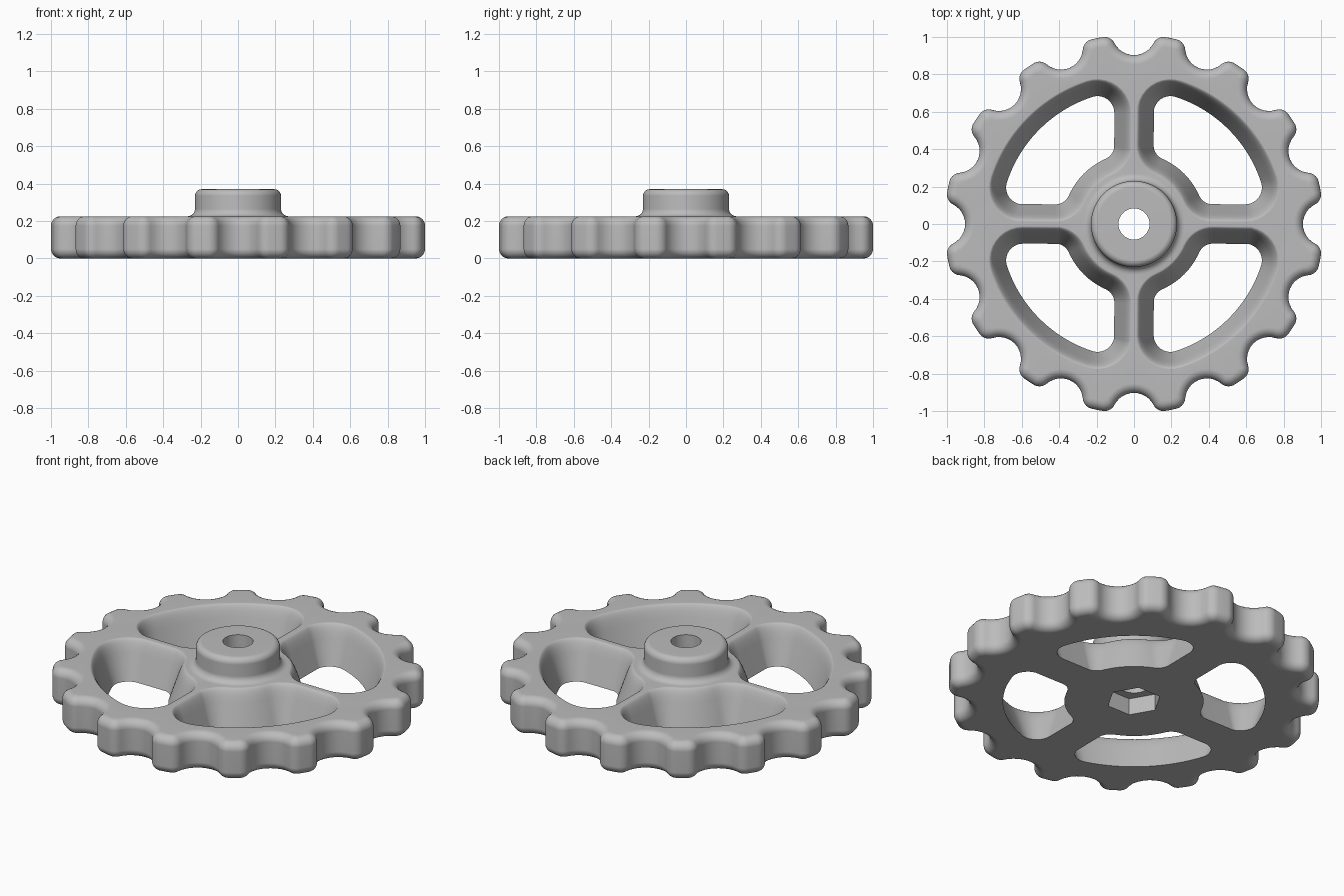
import bpy, bmesh
from math import pi, sin, cos, acos, atan2, sqrt, radians

cube = bpy.data.objects.get("Cube")
if cube:
    bpy.data.objects.remove(cube)

THICK = 0.225      # rim height
TEETH = 16
bm = bmesh.new()


def outline(arcs, grow, turn=0.0):
    """Closed chain of tangent arcs (x, y, radius, start, end, steps, sign), offset by grow."""
    pts = []
    for x, y, r, a0, a1, n, sign in arcs:
        rad = r + sign * grow
        for i in range(n):
            a = a0 + (a1 - a0) * i / n
            px, py = x + rad * cos(a), y + rad * sin(a)
            pts.append((px * cos(turn) - py * sin(turn), px * sin(turn) + py * cos(turn)))
    return pts


def loft(layers):
    """Skin stacked loops [(points, z)]; return the first and last edge loops."""
    rings = [[bm.verts.new((x, y, z)) for x, y in pts] for pts, z in layers]
    n = len(rings[0])
    for a, b in zip(rings, rings[1:]):
        for i in range(n):
            j = (i + 1) % n
            bm.faces.new((a[i], a[j], b[j], b[i]))

    def edges(ring):
        return [bm.edges.get((ring[i], ring[(i + 1) % n])) for i in range(n)]
    return edges(rings[0]), edges(rings[-1])


# Scalloped grip outline: scallop, corner, tip, corner for each tooth
tip_r, corner, scallop_r, scallop_at = 1.013, 0.06, 0.117, 1.02
reach = tip_r - corner
phi = acos((scallop_at**2 + reach**2 - (scallop_r + corner)**2) / (2 * scallop_at * reach))
gamma = atan2(reach * sin(phi), reach * cos(phi) - scallop_at)
pitch = 2 * pi / TEETH
grip = []
for k in range(TEETH):
    t = k * pitch
    end = t + pitch
    grip += [
        (scallop_at * cos(t), scallop_at * sin(t), scallop_r, t + 2 * pi - gamma, t + gamma, 12, -1),
        (reach * cos(t + phi), reach * sin(t + phi), corner, t + gamma - pi, t + phi, 7, 1),
        (0, 0, tip_r, t + phi, end - phi, 3, 1),
        (reach * cos(end - phi), reach * sin(end - phi), corner, end - phi, end - gamma + pi, 7, 1),
    ]

# Rounded outer wall
bevel, steps = 0.05, 6
wall = []
for i in range(steps + 1):
    a = i * pi / 2 / steps
    wall.append((bevel * (sin(a) - 1), bevel * (1 - cos(a))))
wall += [(d, THICK - z) for d, z in reversed(wall)]
bottom, top = loft([(outline(grip, d), z) for d, z in wall])

# Four windows between the spokes, widening towards the top
spoke, rim_in, hub_r, f_rim, f_hub = 0.105, 0.715, 0.38, 0.09, 0.08
ax, bx = spoke + f_rim, spoke + f_hub
ay = sqrt((rim_in - f_rim)**2 - ax**2)
by = sqrt((hub_r + f_hub)**2 - bx**2)
al, be = atan2(ax, ay), atan2(bx, by)
window = [
    (0, 0, rim_in, al, pi / 2 - al, 24, 1),
    (ax, ay, f_rim, pi / 2 - al, pi, 10, 1),
    (bx, by, f_hub, pi, 1.5 * pi - be, 8, 1),
    (0, 0, hub_r, pi / 2 - be, be, 12, -1),
    (by, bx, f_hub, pi + be, 1.5 * pi, 8, 1),
    (ay, ax, f_rim, 1.5 * pi, 2 * pi + al, 10, 1),
]
slope = [(0, 0)]
for i in range(8):
    t = i / 7
    slope.append((0.05 * (1 - t)**2 + 0.15 * t * (1 - t) + 0.093 * t * t,
                  0.15 * (1 - t)**2 + 2 * THICK * t * (1 - t) + THICK * t * t))
for q in range(4):
    low, high = loft([(outline(window, d, q * pi / 2), z) for d, z in slope])
    bottom += low
    top += high

# Hub: raised boss, round bore and hexagonal pocket underneath
SEG = 72


def circle(r):
    return [(r * cos(2 * pi * i / SEG), r * sin(2 * pi * i / SEG)) for i in range(SEG)]


def hexagon(r):
    pts = []
    for i in range(SEG):
        a = 2 * pi * i / SEG
        rad = r * cos(pi / 6) / cos(a % (pi / 3) - pi / 6)
        pts.append((rad * cos(a), rad * sin(a)))
    return pts


boss = []
for i in range(6):     # fillet at the foot
    a = radians(18 * i)
    boss.append((circle(0.27 - 0.04 * sin(a)), THICK + 0.04 * (1 - cos(a))))
for i in range(6):     # rounded top edge
    a = radians(18 * i)
    boss.append((circle(0.195 + 0.035 * cos(a)), 0.335 + 0.035 * sin(a)))
boss += [(circle(0.083), 0.37), (circle(0.083), 0.1), (hexagon(0.15), 0.1), (hexagon(0.15), 0)]
foot, pocket = loft(boss)

# Flat top and bottom faces
bmesh.ops.triangle_fill(bm, edges=top + foot, use_beauty=True, normal=(0, 0, 1))
bmesh.ops.triangle_fill(bm, edges=bottom + pocket, use_beauty=True, normal=(0, 0, -1))
bmesh.ops.recalc_face_normals(bm, faces=bm.faces[:])

mesh = bpy.data.meshes.new("handwheel")
bm.to_mesh(mesh)
bm.free()
wheel = bpy.data.objects.new("handwheel", mesh)
bpy.context.collection.objects.link(wheel)

# Plain grey metal
grey = bpy.data.materials.new("plain_grey")
grey.use_nodes = True
colour = (0.5, 0.5, 0.5, 1)
grey.diffuse_color = colour
grey.node_tree.nodes["Principled BSDF"].inputs["Base Color"].default_value = colour
mesh.materials.append(grey)

# Smooth shading with crisp edges and clean flats
bpy.ops.object.select_all(action='DESELECT')
wheel.select_set(True)
bpy.context.view_layer.objects.active = wheel
bpy.ops.object.shade_smooth_by_angle(angle=radians(32))
weighted = wheel.modifiers.new("flat_normals", 'WEIGHTED_NORMAL')
weighted.keep_sharp = True
